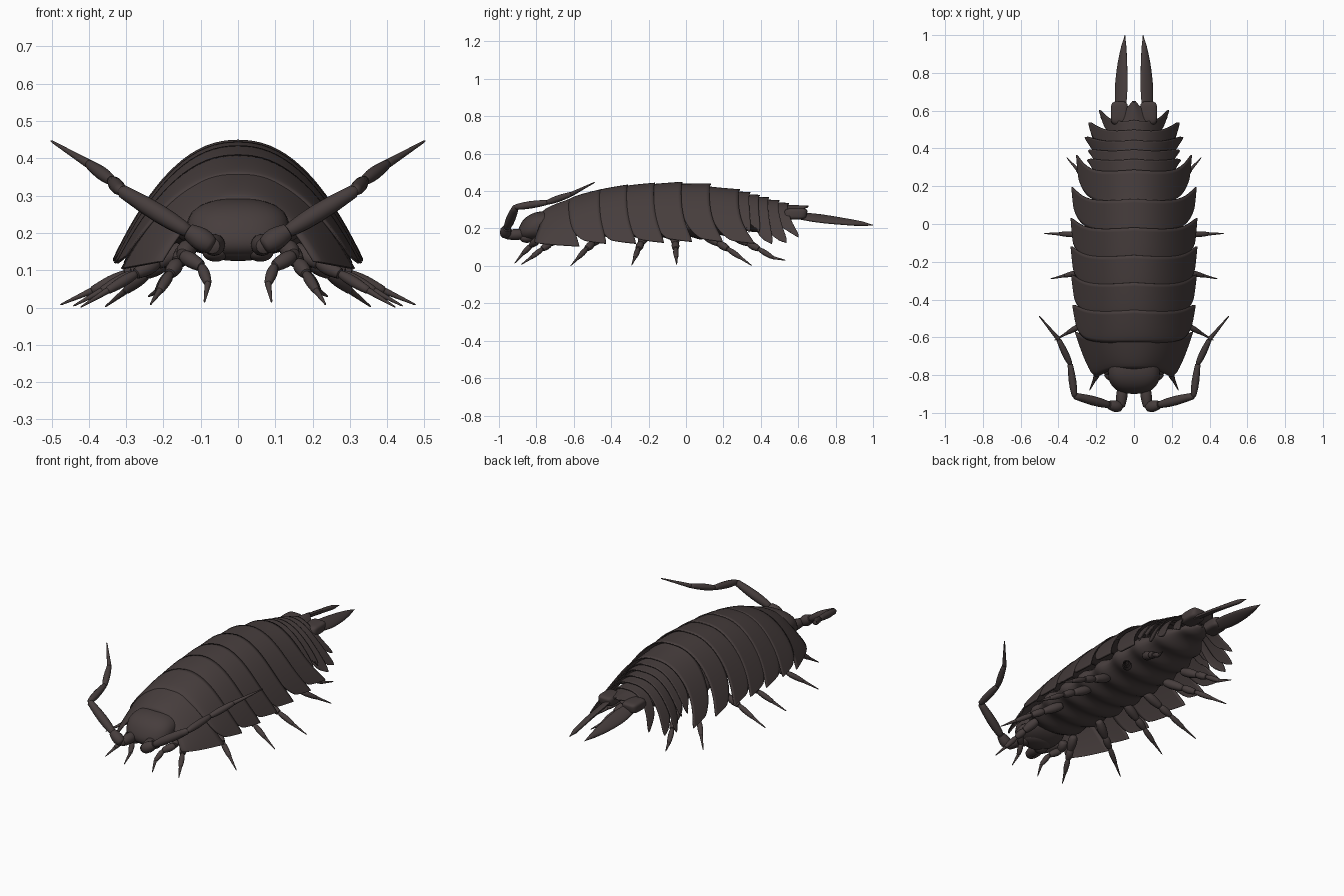
import bpy, bmesh, math
from mathutils import Vector

if "Cube" in bpy.data.objects:
    bpy.data.objects.remove(bpy.data.objects["Cube"])

mat = bpy.data.materials.new("dark brown shell")
mat.diffuse_color = (0.062, 0.047, 0.046, 1)
mat.use_nodes = True
mat.node_tree.nodes["Principled BSDF"].inputs["Base Color"].default_value = mat.diffuse_color


def finish(name, bm, mirror=False, solid=0, angle=50):
    bmesh.ops.recalc_face_normals(bm, faces=bm.faces)
    me = bpy.data.meshes.new(name)
    bm.to_mesh(me)
    bm.free()
    me.materials.append(mat)
    ob = bpy.data.objects.new(name, me)
    bpy.context.collection.objects.link(ob)
    if solid:
        m = ob.modifiers.new("thickness", 'SOLIDIFY')
        m.thickness = solid
        m.offset = -1
    if mirror:
        ob.modifiers.new("mirror", 'MIRROR')
    bpy.ops.object.select_all(action='DESELECT')
    ob.select_set(True)
    bpy.context.view_layer.objects.active = ob
    bpy.ops.object.shade_smooth_by_angle(angle=math.radians(angle))
    return ob


def loft(bm, rings, closed=True):
    rows = [[bm.verts.new(p) for p in r] for r in rings]
    n = len(rows[0])
    for a, b in zip(rows, rows[1:]):
        for i in range(n if closed else n - 1):
            j = (i + 1) % n
            bm.faces.new((a[i], a[j], b[j], b[i]))
    if closed:
        bm.faces.new(rows[0])
        bm.faces.new(rows[-1])


def lerp(a, b, t):
    return a + (b - a) * t


def plate(name, yf, yb, tipf, tipb, wf, wb, topf, topb, zf, zb, corner=0.03, power=7):
    """Arched back plate: parabola section, swept-back side lobes with rounded corners."""
    bm = bmesh.new()
    rings = []
    for k in range(10):
        v = k / 9
        e = v ** 0.7
        row = []
        for i in range(49):
            s = math.sin((i / 24 - 1) * math.pi / 2)
            a = abs(s)
            front = lerp(yf, tipf, a ** 4) + corner * a ** 14
            back = lerp(yb, tipb, a ** power) - 0.008 * math.sin(a * math.pi) - 0.3 * corner * a ** 30
            bottom = lerp(zf, zb, e)
            row.append((lerp(wf, wb, e) * s, lerp(front, back, v),
                        bottom + (lerp(topf, topb, e) - bottom) * (1 - a ** 2.2)))
        rings.append(row)
    loft(bm, rings, closed=False)
    finish(name, bm, solid=0.006)


def limb(name, pts, radii, n=12):
    """Jointed limb: one spindle per section, mirrored to the other side."""
    bm = bmesh.new()
    for k, (a, b, r) in enumerate(zip(pts, pts[1:], radii)):
        a, b = Vector(a), Vector(b)
        q = (b - a).to_track_quat('Z', 'Y')
        rings = []
        for t in (-0.04, 0, 0.08, 0.25, 0.45, 0.65, 0.85, 0.97, 1.02):
            f = 0.68 + 0.32 * math.sin(math.pi * min(max(t, 0), 1) ** 0.8)
            if k == len(radii) - 1:
                f = lerp(1, 0.25, max(t, 0))
            if t < 0 or t > 1:
                f *= 0.5
            rings.append([a.lerp(b, t) + q @ Vector((math.cos(w) * r * f, math.sin(w) * r * f, 0))
                          for w in (2 * math.pi * i / n for i in range(n))])
        loft(bm, rings)
    finish(name, bm, mirror=True)


# thorax and abdomen plates: back y, side tip front y, side tip back y, half width, top z, side z
segs = [
    (-0.60, -0.83, -0.565, 0.314, 0.365, 0.105),
    (-0.455, -0.60, -0.415, 0.327, 0.41, 0.12),
    (-0.31, -0.45, -0.255, 0.333, 0.435, 0.12),
    (-0.165, -0.30, -0.105, 0.336, 0.445, 0.125),
    (-0.018, -0.15, 0.045, 0.336, 0.45, 0.13),
    (0.133, 0.03, 0.21, 0.332, 0.44, 0.13),
    (0.288, 0.19, 0.38, 0.307, 0.41, 0.12),
    (0.345, 0.28, 0.35, 0.25, 0.395, 0.18),
    (0.395, 0.33, 0.40, 0.245, 0.38, 0.18),
    (0.445, 0.37, 0.47, 0.262, 0.367, 0.12),
    (0.50, 0.44, 0.55, 0.242, 0.352, 0.125),
    (0.55, 0.52, 0.615, 0.187, 0.337, 0.155),
]
prev = (-0.74, 0, 0, 0.205, 0.30, 0.13)
for i, sg in enumerate(segs):
    name = f"thorax_plate_{i + 1}" if i < 7 else f"abdomen_plate_{i - 6}"
    wf = prev[3] if i == 0 else min(prev[3], sg[3]) - 0.014
    plate(name, prev[0] - 0.03, sg[0], sg[1], sg[2], wf, sg[3],
          prev[4] - 0.011, sg[4], sg[5] + 0.02, sg[5],
          0.02 if i == 0 else 0.045, 7 if i < 7 else 4)
    prev = sg

# pointed tail plate
plate("tail_plate", 0.50, 0.655, 0.55, 0.652, 0.12, 0.008, 0.331, 0.322, 0.27, 0.315, 0)

# soft ridged belly
bm = bmesh.new()
rings = []
for k in range(91):
    t = k / 90
    y = lerp(-0.84, 0.57, t)
    env = max(0.05, 1 - abs(2 * t - 0.95) ** 4 * 0.75)
    ripple = 0.010 * math.sin((y + 0.84) / 0.148 * 2 * math.pi)
    zc = 0.215 + 0.04 * max(0, t - 0.6) / 0.4
    rings.append([((0.195 * env + ripple) * math.cos(w), y,
                   zc + (0.07 * env + ripple) * math.sin(w))
                  for w in (2 * math.pi * i / 28 for i in range(28))])
loft(bm, rings)
finish("belly", bm)


def blob(name, c, r, p=1.0, mirror=False, lean=0.0):
    """Rounded block: powered sphere, optionally leaning back towards the top."""
    bm = bmesh.new()
    bmesh.ops.create_uvsphere(bm, u_segments=32, v_segments=20, radius=1)
    for v in bm.verts:
        v.co = Vector([c[i] + r[i] * math.copysign(abs(v.co[i]) ** p, v.co[i]) for i in range(3)])
        v.co.y += lean * (v.co.z - c[2])
    finish(name, bm, mirror=mirror)


# rounded head and mouthparts
blob("head", (0, -0.785, 0.212), (0.137, 0.105, 0.08), 0.82, lean=0.45)
blob("mouthparts", (0, -0.82, 0.16), (0.09, 0.065, 0.035), 0.85)
blob("jaw", (0.06, -0.85, 0.148), (0.035, 0.04, 0.025), mirror=True)

# long elbowed antennae
limb("antennae", [(0.06, -0.86, 0.17), (0.07, -0.97, 0.165), (0.135, -0.957, 0.205),
                  (0.315, -0.91, 0.315), (0.338, -0.74, 0.34), (0.40, -0.61, 0.385),
                  (0.50, -0.49, 0.446)],
     [0.03, 0.031, 0.025, 0.02, 0.018, 0.012])

# seven pairs of walking legs: base y, tip
legs = [
    (-0.74, (0.09, -0.915, 0.015)),
    (-0.66, (0.235, -0.88, 0.008)),
    (-0.45, (0.42, -0.615, 0.002)),
    (-0.22, (0.44, -0.29, 0.005)),
    (-0.06, (0.475, -0.05, 0.008)),
    (0.10, (0.355, 0.35, 0.003)),
    (0.25, (0.24, 0.53, 0.03)),
]
for i, (y, tip) in enumerate(legs):
    base = Vector((0.13, y, 0.165))
    tip = Vector(tip)
    pts = [base]
    for f, z in ((0.3, 0.12), (0.5, 0.09), (0.76, 0.045)):
        p = base.lerp(tip, f)
        p.z = z + (0.02 if i == 0 else 0)
        if i == 0:
            p.x += 0.03 if f < 0.4 else -0.025 * f
        pts.append(p)
    limb(f"leg_pair_{i + 1}", pts + [tip], [0.026, 0.021, 0.015, 0.009])

# tail prongs: stout square base and long flat blade
blob("tail_prong_base", (0.077, 0.585, 0.278), (0.046, 0.062, 0.03), 0.5, mirror=True, lean=0.2)
bm = bmesh.new()
rings = []
tilt = math.radians(32)
for k in range(21):
    t = k / 20
    hw = 0.041 * (0.72 + 0.28 * math.sin(min(t / 0.35, 1) * math.pi / 2)) * max(0.04, 1 - t ** 2.6)
    cx = 0.07 - 0.022 * t ** 2
    row = []
    for i in range(16):
        w = 2 * math.pi * i / 16
        a, b = hw * math.cos(w), min(hw, 0.013) * math.sin(w)
        row.append((cx + a * math.cos(tilt) + b * math.sin(tilt), lerp(0.60, 1.0, t),
                    lerp(0.268, 0.218, t) - a * math.sin(tilt) + b * math.cos(tilt)))
    rings.append(row)
loft(bm, rings)
finish("tail_prong_blade", bm, mirror=True)
